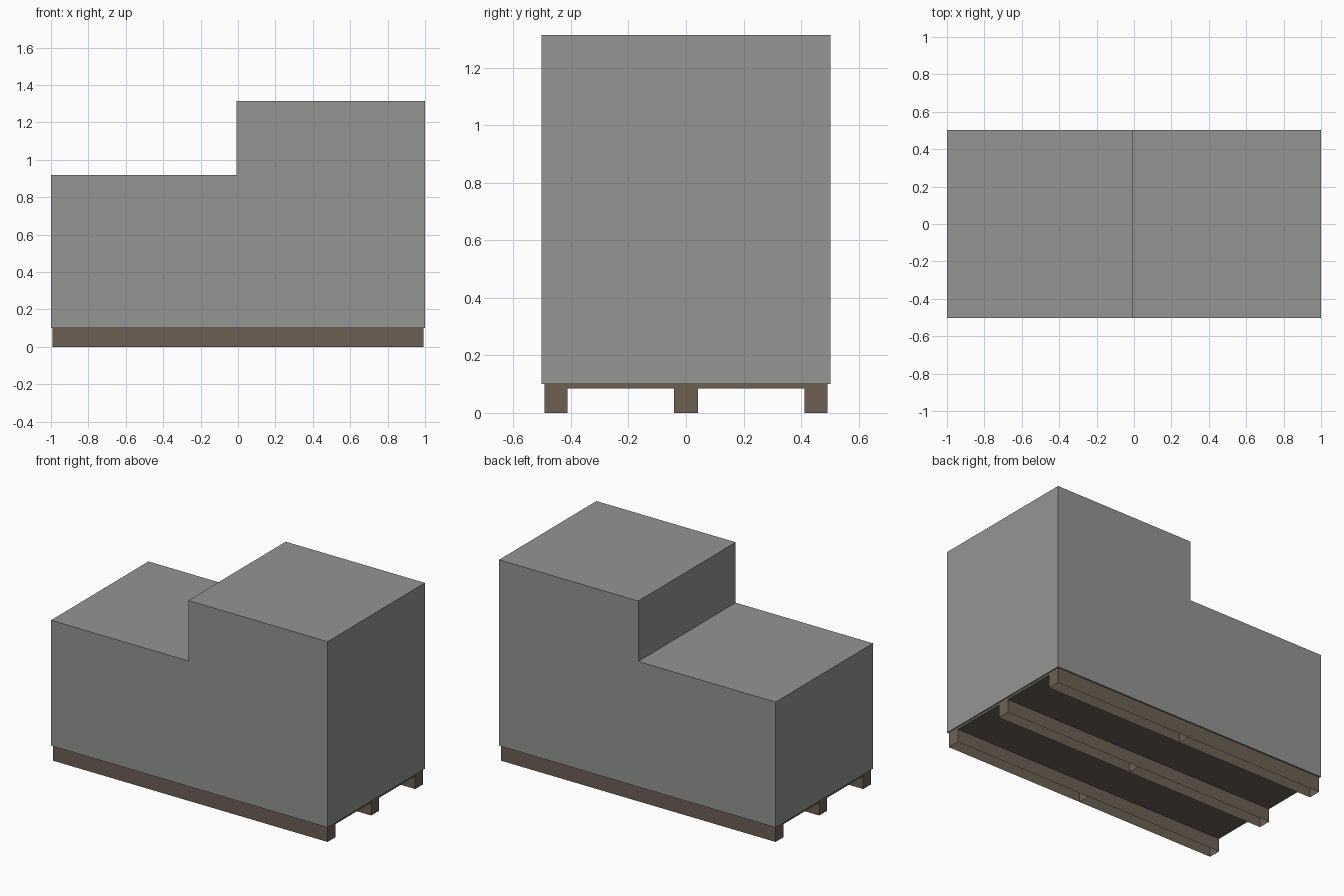
import bpy
import bmesh

if "Cube" in bpy.data.objects:
    bpy.data.objects.remove(bpy.data.objects["Cube"])


def material(name, rgb):
    m = bpy.data.materials.new(name)
    m.diffuse_color = (*rgb, 1.0)
    m.use_nodes = True
    m.node_tree.nodes["Principled BSDF"].inputs["Base Color"].default_value = m.diffuse_color
    return m


GREY = material("grey_load", (0.29, 0.303, 0.284))
BROWN = material("brown_wood", (0.15, 0.118, 0.088))


def prism(name, profile, x0, x1, mat, open_bottom=False):
    """Extrude a (y, z) profile along x; optionally leave ground faces open."""
    bm = bmesh.new()
    face = bm.faces.new([bm.verts.new((x0, y, z)) for y, z in profile])
    ext = bmesh.ops.extrude_face_region(bm, geom=[face], use_keep_orig=True)
    moved = [g for g in ext["geom"] if isinstance(g, bmesh.types.BMVert)]
    bmesh.ops.translate(bm, verts=moved, vec=(x1 - x0, 0, 0))
    bmesh.ops.recalc_face_normals(bm, faces=bm.faces)
    if open_bottom:
        ground = [f for f in bm.faces if all(v.co.z < 1e-4 for v in f.verts)]
        bmesh.ops.delete(bm, geom=ground, context="FACES_ONLY")
    mesh = bpy.data.meshes.new(name)
    bm.to_mesh(mesh)
    bm.free()
    mesh.materials.append(mat)
    obj = bpy.data.objects.new(name, mesh)
    bpy.context.collection.objects.link(obj)
    return obj


DECK_TOP, DECK_UNDER = 0.10, 0.085
HALF_LOAD, HALF_PALLET = 0.503, 0.493

# Pallet section: thin deck on three hollow runners, open underneath
half = [(0.041, 0), (0.041, DECK_UNDER), (0.412, DECK_UNDER),
        (0.412, 0), (HALF_PALLET, 0), (HALF_PALLET, DECK_TOP)]
pallet = half + [(-y, z) for y, z in reversed(half)]

# Two pallets side by side, each with its own load, the right one taller
for side, px, lx, top in (("left", (-0.993, 0.0), (-1.0, -0.007), 0.92),
                          ("right", (0.0, 0.993), (-0.007, 1.0), 1.315)):
    prism(side + "_pallet", pallet, *px, BROWN, open_bottom=True)
    load = [(-HALF_LOAD, DECK_TOP), (HALF_LOAD, DECK_TOP),
            (HALF_LOAD, top), (-HALF_LOAD, top)]
    prism(side + "_load", load, *lx, GREY)
